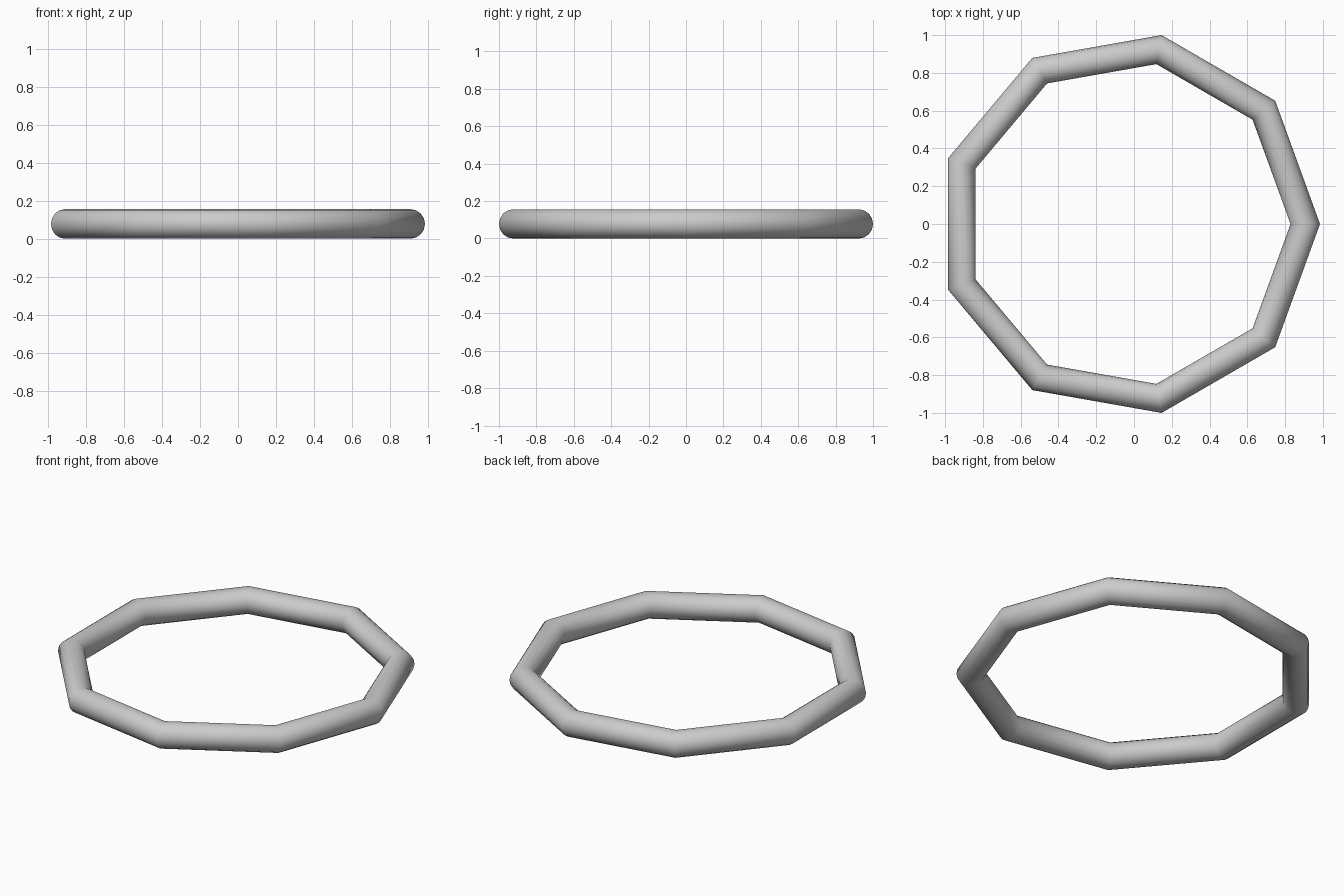
import bpy
import math

if "Cube" in bpy.data.objects:
    bpy.data.objects.remove(bpy.data.objects["Cube"])

SIDES = 9
TUBE = 0.078                                          # tube radius
OUTER = 1 / math.cos(math.radians(10))                # outer corner radius, so y spans -1..1
SHIFT = -OUTER * (1 - math.cos(math.pi / SIDES)) / 2  # centres the nine-sided ring on x

# Nine-sided ring of round tube
bpy.ops.mesh.primitive_torus_add(
    major_segments=SIDES, minor_segments=16,
    major_radius=OUTER - TUBE, minor_radius=TUBE,
    location=(SHIFT, 0, TUBE))
ring = bpy.context.object
ring.name = "ring"
bpy.ops.object.shade_smooth()
